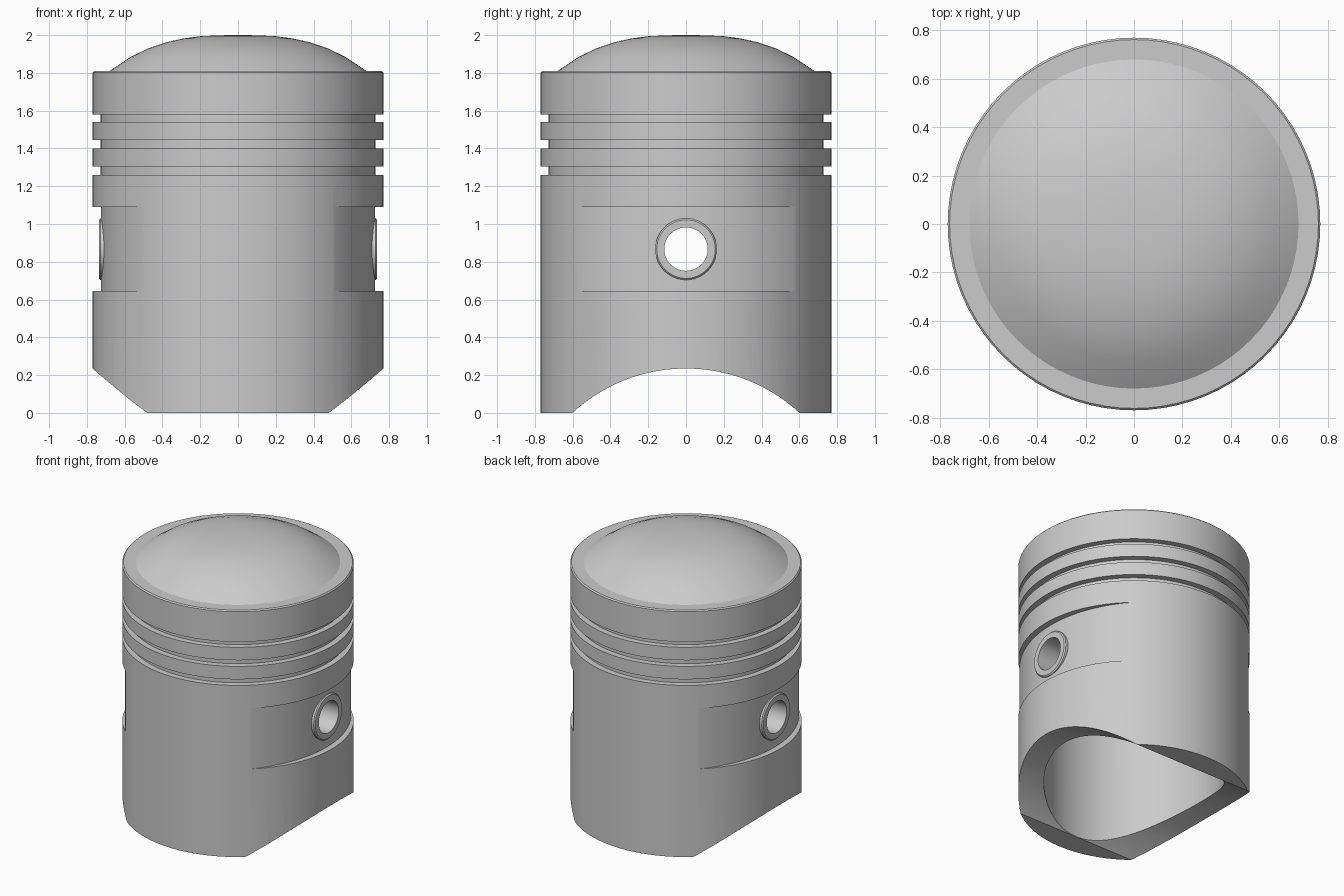
import bpy, bmesh, math
from mathutils import Matrix, Vector

if "Cube" in bpy.data.objects:
    bpy.data.objects.remove(bpy.data.objects["Cube"])


def make_object(name, bm):
    bmesh.ops.recalc_face_normals(bm, faces=bm.faces[:])
    mesh = bpy.data.meshes.new(name)
    bm.to_mesh(mesh)
    bm.free()
    obj = bpy.data.objects.new(name, mesh)
    bpy.context.collection.objects.link(obj)
    return obj


def lathe(name, profile, closed=False, steps=80, matrix=None):
    """Revolve (radius, height) points around z."""
    bm = bmesh.new()
    verts = [bm.verts.new((r, 0, z)) for r, z in profile]
    pairs = list(zip(verts, verts[1:]))
    if closed:
        pairs.append((verts[-1], verts[0]))
    edges = [bm.edges.new(p) for p in pairs]
    bmesh.ops.spin(bm, geom=verts + edges, cent=(0, 0, 0), axis=(0, 0, 1),
                   angle=math.tau, steps=steps, use_duplicate=False)
    bmesh.ops.remove_doubles(bm, verts=bm.verts[:], dist=1e-5)
    if matrix:
        bm.transform(matrix)
    return make_object(name, bm)


def prism(name, points, z0, z1):
    """Extrude an (x, y) outline upward."""
    bm = bmesh.new()
    face = bm.faces.new([bm.verts.new((x, y, z0)) for x, y in points])
    new = bmesh.ops.extrude_face_region(bm, geom=[face])["geom"]
    top = [v for v in new if isinstance(v, bmesh.types.BMVert)]
    bmesh.ops.translate(bm, verts=top, vec=(0, 0, z1 - z0))
    return make_object(name, bm)


def x_cylinder(name, radius, z, segments):
    bm = bmesh.new()
    bmesh.ops.create_cone(bm, cap_ends=True, segments=segments,
                          radius1=radius, radius2=radius, depth=2,
                          matrix=Matrix.Translation((0, 0, z)) @ Matrix.Rotation(math.pi / 2, 4, 'Y'))
    return make_object(name, bm)


def smooth(obj):
    bpy.ops.object.select_all(action='DESELECT')
    obj.select_set(True)
    bpy.context.view_layer.objects.active = obj
    bpy.ops.object.shade_smooth_by_angle(angle=math.radians(30))


R, PIN_Z = 0.77, 0.867

# Piston body: domed crown, ring grooves, skirt and hollow inside
profile = [(0, 2), (0.1, 1.999), (0.2, 1.994), (0.29, 1.982), (0.38, 1.962),
           (0.47, 1.932), (0.57, 1.884), (0.68, 1.81), (0.762, 1.81), (R, 1.802)]
for low, high in ((1.54, 1.58), (1.40, 1.445), (1.26, 1.305)):
    profile += [(R, high), (0.727, high), (0.727, low), (R, low)]
profile += [(R, 0), (0.6, 0), (0.6, 1.56), (0.56, 1.6), (0, 1.6)]
body = lathe("piston_body", profile)

# Cutters: skirt arch, pin bore and the two curved side reliefs
cutters = [x_cylinder("arch_cutter", 0.886, -0.651, 160),
           x_cylinder("bore_cutter", 0.14, PIN_Z, 48)]
for side in (1, -1):
    arc = [math.radians(-50 + 100 * i / 32) for i in range(33)]
    outline = [(side * (-0.154 + 0.879 * math.cos(a)), 0.879 * math.sin(a)) for a in arc]
    outline += [(side * 1.0, 0.68), (side * 1.0, -0.68)]
    cutters.append(prism("relief_cutter", outline, 0.645, 1.09))

bpy.context.view_layer.objects.active = body
for cutter in cutters:
    cutter.hide_render = True
    mod = body.modifiers.new("cut", 'BOOLEAN')
    mod.operation, mod.solver, mod.object = 'DIFFERENCE', 'EXACT', cutter
    bpy.ops.object.modifier_apply(modifier=mod.name)
for cutter in cutters:
    bpy.data.objects.remove(cutter, do_unlink=True)
smooth(body)

# Hollow wrist pin with bevelled ends
L = 0.737
tube = [(0.115, -L), (0.155, -L), (0.163, -L + 0.008),
        (0.163, L - 0.008), (0.155, L), (0.115, L)]
pin = lathe("wrist_pin", tube, closed=True, steps=48,
            matrix=Matrix.Translation((0, 0, PIN_Z)) @ Matrix.Rotation(math.pi / 2, 4, 'Y'))
smooth(pin)
